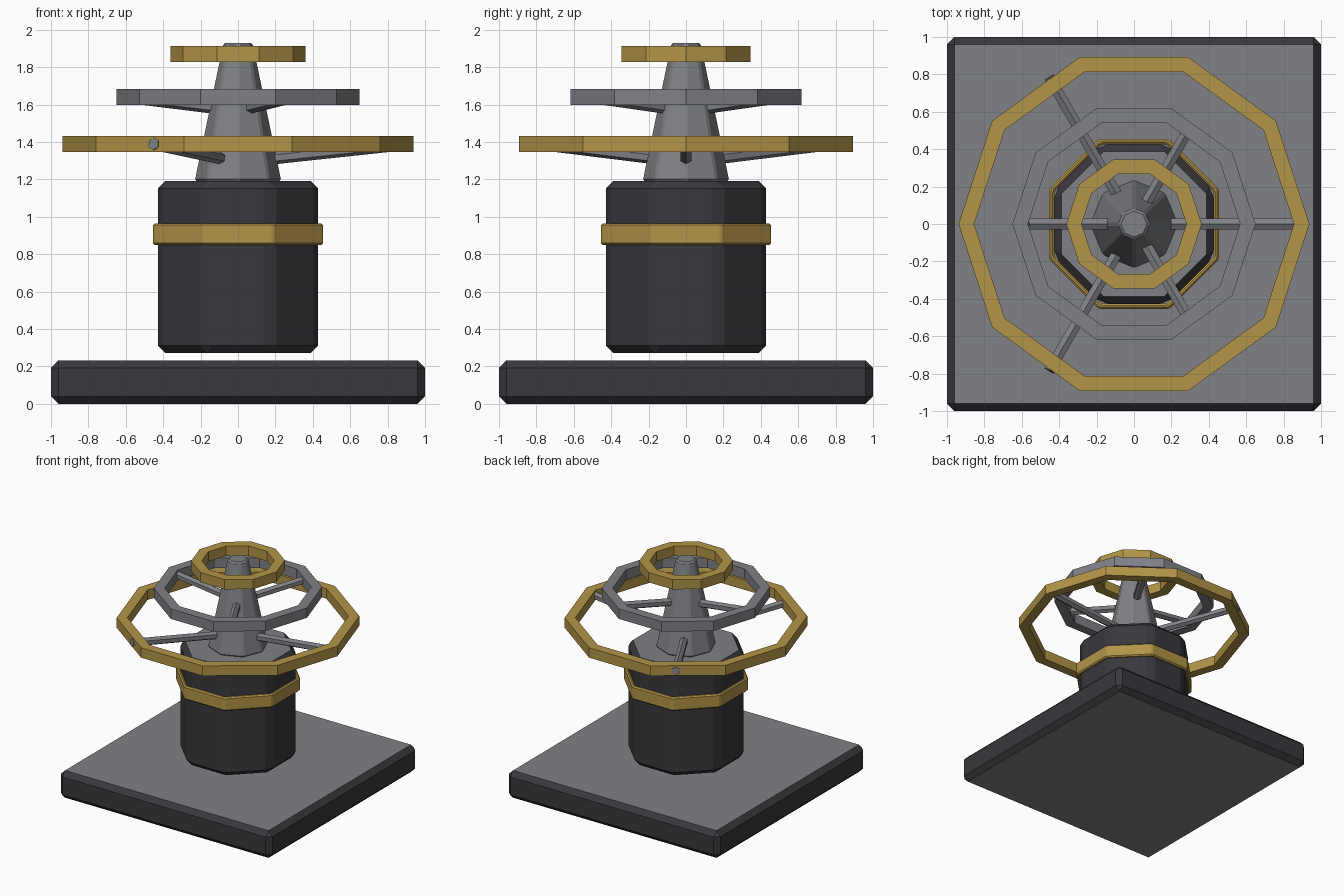
import bpy, bmesh, math
from mathutils import Vector, Matrix

if "Cube" in bpy.data.objects:
    bpy.data.objects.remove(bpy.data.objects["Cube"])


def material(name, rgb):
    m = bpy.data.materials.new(name)
    m.diffuse_color = (*rgb, 1)
    m.use_nodes = True
    m.node_tree.nodes["Principled BSDF"].inputs["Base Color"].default_value = m.diffuse_color
    return m


DARK = material("dark_metal", (0.04, 0.04, 0.047))
GREY = material("grey_metal", (0.215, 0.22, 0.24))
GOLD = material("gold_metal", (0.45, 0.30, 0.065))


def finish(name, bm, mats, bevel=0, caps=False):
    if bevel:
        bmesh.ops.bevel(bm, geom=bm.edges[:], offset=bevel, segments=1,
                        affect='EDGES', clamp_overlap=True)
    bmesh.ops.recalc_face_normals(bm, faces=bm.faces[:])
    bm.normal_update()
    if caps:  # flat top and bottom take the second colour
        for f in bm.faces:
            f.material_index = 1 if abs(f.normal.z) > 0.95 else 0
    me = bpy.data.meshes.new(name)
    bm.to_mesh(me)
    bm.free()
    for m in mats:
        me.materials.append(m)
    ob = bpy.data.objects.new(name, me)
    bpy.context.collection.objects.link(ob)
    return ob


def prism(n, r1, r2, z0, z1, phase=0.0):
    bm = bmesh.new()
    rows = [[bm.verts.new((r * math.cos(phase + math.tau * i / n),
                           r * math.sin(phase + math.tau * i / n), z))
             for i in range(n)] for r, z in ((r1, z0), (r2, z1))]
    for i in range(n):
        j = (i + 1) % n
        bm.faces.new((rows[0][i], rows[0][j], rows[1][j], rows[1][i]))
    bm.faces.new(rows[0][::-1])
    bm.faces.new(rows[1])
    return bm


def ring(name, n, r_in, r_out, z0, z1, mat, phase=0.0, bevel=0):
    bm = bmesh.new()
    section = [(r_in, z0), (r_out, z0), (r_out, z1), (r_in, z1)]
    loops = [[bm.verts.new((r * math.cos(phase + math.tau * i / n),
                            r * math.sin(phase + math.tau * i / n), z))
              for r, z in section] for i in range(n)]
    for i in range(n):
        a, b = loops[i], loops[(i + 1) % n]
        for k in range(4):
            l = (k + 1) % 4
            bm.faces.new((a[k], b[k], b[l], a[l]))
    finish(name, bm, [mat], bevel)


def spoke(name, angle, start, end, radius):
    d = Vector((math.cos(angle), math.sin(angle), 0))
    a = d * start[0] + Vector((0, 0, start[1]))
    b = d * end[0] + Vector((0, 0, end[1]))
    bm = bmesh.new()
    rot = (b - a).to_track_quat('Z', 'Y').to_matrix().to_4x4()
    bmesh.ops.create_cone(bm, cap_ends=True, segments=6, radius1=radius,
                          radius2=radius, depth=(b - a).length,
                          matrix=Matrix.Translation((a + b) / 2) @ rot)
    finish(name, bm, [GREY])


# base plate
bm = bmesh.new()
bmesh.ops.create_cube(bm, size=1, matrix=Matrix.Translation((0, 0, 0.116))
                      @ Matrix.Diagonal((2, 2, 0.232, 1)))
finish("base_plate", bm, [DARK, GREY], 0.04, True)

# octagonal drum with its collar
E = math.pi / 8
C = math.cos(E)
finish("drum", prism(8, 0.428 / C, 0.428 / C, 0.272, 1.192, E),
       [DARK, GREY], 0.04, True)
ring("drum_collar", 8, 0.425 / C, 0.455 / C, 0.85, 0.965, GOLD, E, 0.01)

# tapered spire
finish("spire", prism(8, 0.236, 0.082, 1.19, 1.93), [GREY], 0.012)

# three ten-sided rings
ring("lower_ring", 10, 0.855, 0.938, 1.347, 1.432, GOLD)
ring("middle_ring", 10, 0.567, 0.65, 1.597, 1.682, GREY)
ring("upper_ring", 10, 0.28, 0.362, 1.828, 1.912, GOLD)

# spokes of the lower and middle rings
for i in range(3):
    t = math.tau * i / 3
    spoke(f"lower_spoke_{i + 1}", t, (0.12, 1.306), (0.905, 1.39), 0.033)
    spoke(f"middle_spoke_{i + 1}", t + math.pi / 3, (0.08, 1.578), (0.565, 1.638), 0.033)
